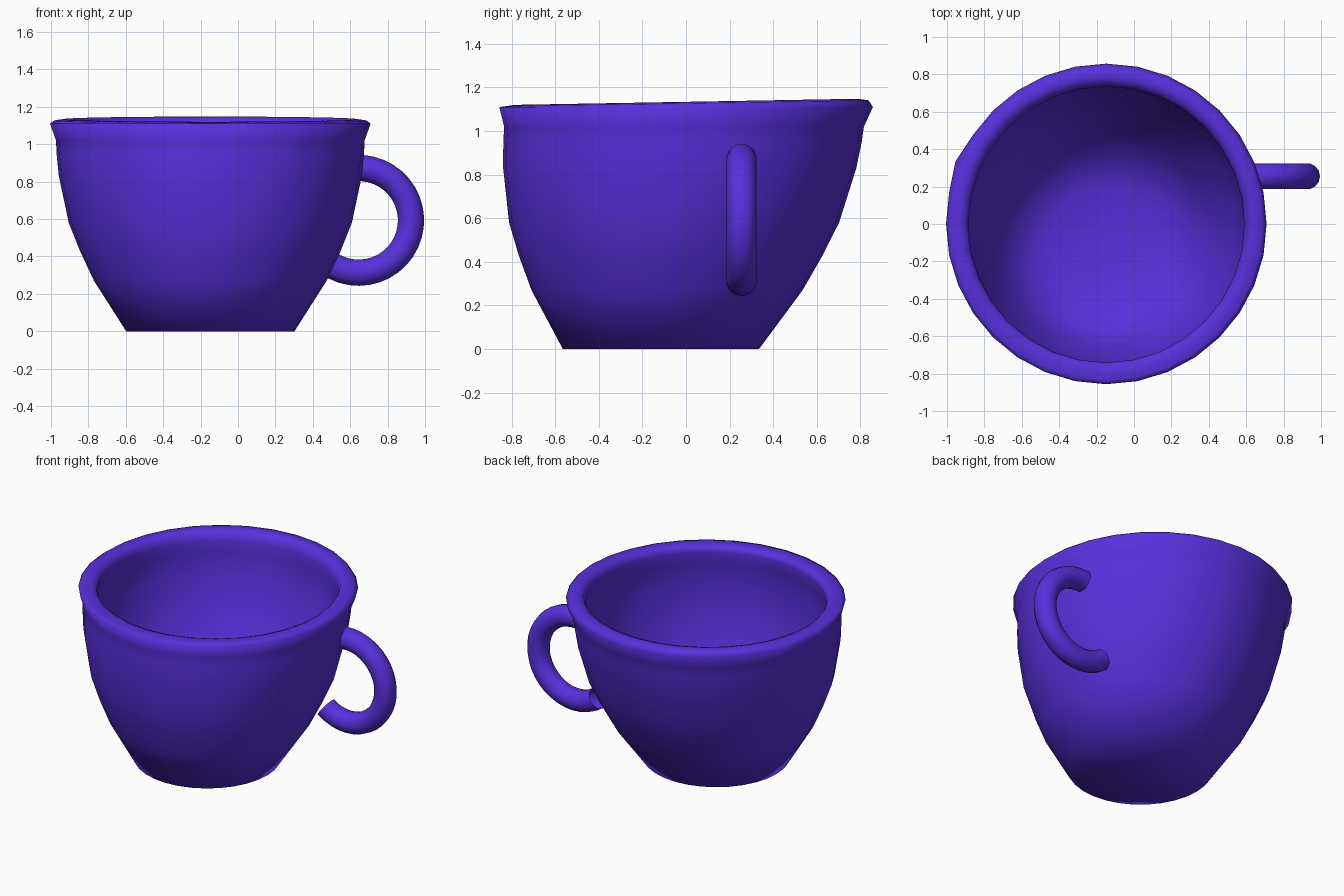
import bpy
import bmesh
from math import cos, sin, radians, tau
from mathutils import Vector

cube = bpy.data.objects.get("Cube")
if cube:
    bpy.data.objects.remove(cube, do_unlink=True)

violet = bpy.data.materials.new("violet glaze")
violet.use_nodes = True
violet.diffuse_color = (0.095, 0.03, 0.72, 1)
violet.node_tree.nodes["Principled BSDF"].inputs["Base Color"].default_value = violet.diffuse_color


def skin(name, rings, caps):
    """Bridge closed rings of points into one smooth surface."""
    bm = bmesh.new()
    loops = [[bm.verts.new(p) for p in ring] for ring in rings]
    for a, b in zip(loops, loops[1:]):
        n = len(a)
        for i in range(n):
            j = (i + 1) % n
            bm.faces.new((a[i], a[j], b[j], b[i]))
    if caps:
        bm.faces.new(loops[0][::-1])
        bm.faces.new(loops[-1])
    bmesh.ops.recalc_face_normals(bm, faces=bm.faces[:])
    for face in bm.faces:
        face.smooth = True
    mesh = bpy.data.meshes.new(name)
    bm.to_mesh(mesh)
    bm.free()
    mesh.materials.append(violet)
    obj = bpy.data.objects.new(name, mesh)
    bpy.context.collection.objects.link(obj)


# Cup: outer wall, rolled rim, inner wall as (radius, height)
profile = [
    (0.45, 0), (0.622, 0.27), (0.697, 0.43), (0.757, 0.58), (0.81, 0.83),
    (0.822, 0.95), (0.825, 1.02), (0.857, 1.11), (0.835, 1.127), (0.785, 1.134),
    (0.75, 1.12), (0.738, 1.08), (0.75, 1.0), (0.755, 0.84), (0.7, 0.58),
    (0.57, 0.28), (0.45, 0.11), (0.3, 0.06), (0.1, 0.05),
]
SIDES = 32


def cup_ring(radius, height):
    lean = -0.115 + 0.104 * height          # the cup leans towards the back
    points = []
    for i in range(SIDES):
        a = tau * i / SIDES
        r = radius
        if i == 14 and height == 1.11:      # small bulge on the rim
            r += 0.016
        tilt = 0.014 * sin(a) if height > 1.11 else 0
        points.append(Vector((-0.148 + r * cos(a), lean + r * sin(a), height + tilt)))
    return points


skin("cup", [cup_ring(r, z) for r, z in profile], True)

# Handle: open-ended arc of round tube beside the cup
centre = Vector((0.645, 0.255, 0.593))
STEPS, TUBE = 24, 14
rings = []
for s in range(STEPS + 1):
    a = radians(-126 + 221 * s / STEPS)
    out = Vector((cos(a), 0, sin(a)))
    rings.append([
        centre + out * (0.28 + 0.07 * cos(t)) + Vector((0, 0.07 * sin(t), 0))
        for t in (tau * k / TUBE for k in range(TUBE))
    ])
skin("handle", rings, False)
